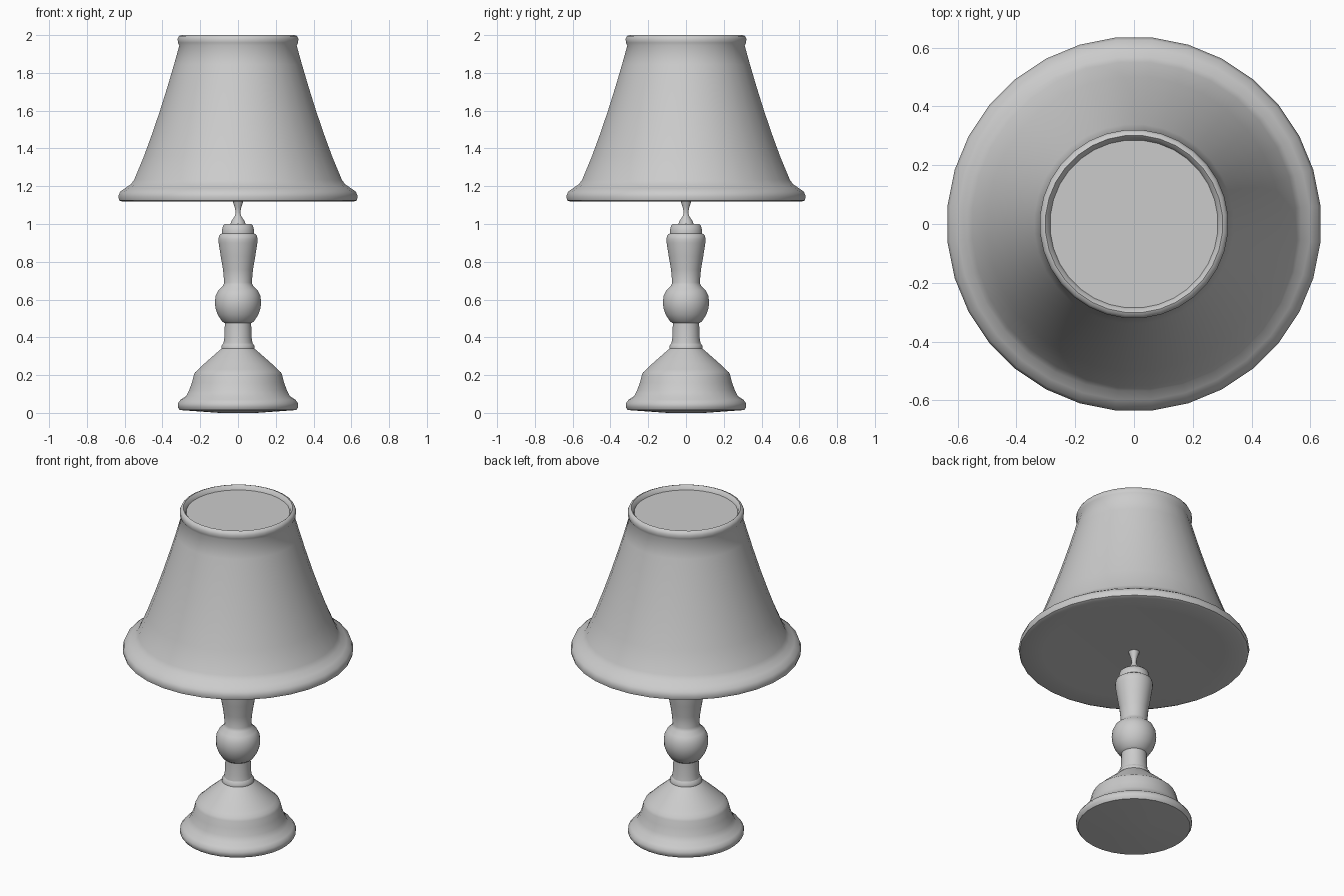
import bpy
import bmesh
import math
from mathutils import Matrix, Vector

SIDES = 32

default_cube = bpy.data.objects.get("Cube")
if default_cube:
    bpy.data.objects.remove(default_cube, do_unlink=True)


def make_material(name, colour):
    material = bpy.data.materials.new(name)
    material.use_nodes = True
    material.diffuse_color = colour
    shader = material.node_tree.nodes["Principled BSDF"]
    shader.inputs["Base Color"].default_value = colour
    return material


def lathe(name, profile, material, sharp_angle=50):
    """Turn a list of (radius, height) points around the z axis."""
    bm = bmesh.new()
    start = Matrix.Rotation(math.pi / SIDES, 3, "Z")
    verts = [bm.verts.new(start @ Vector((r, 0, z))) for r, z in profile]
    edges = [bm.edges.new(pair) for pair in zip(verts, verts[1:])]
    bmesh.ops.spin(bm, geom=verts + edges, cent=(0, 0, 0), axis=(0, 0, 1),
                   angle=math.tau, steps=SIDES, use_merge=True)
    bmesh.ops.remove_doubles(bm, verts=bm.verts, dist=0.0005)
    bmesh.ops.recalc_face_normals(bm, faces=bm.faces)
    mesh = bpy.data.meshes.new(name)
    bm.to_mesh(mesh)
    bm.free()
    mesh.materials.append(material)
    obj = bpy.data.objects.new(name, mesh)
    bpy.context.collection.objects.link(obj)
    bpy.ops.object.select_all(action="DESELECT")
    obj.select_set(True)
    bpy.context.view_layer.objects.active = obj
    bpy.ops.object.shade_smooth_by_angle(angle=math.radians(sharp_angle))
    return obj


grey = make_material("plain grey", (0.6, 0.6, 0.6, 1))

# Stepped foot with a rounded lip and a sloping upper tier
lathe("foot", [
    (0, 0), (.1, 0), (.31, .015), (.32, .03), (.32, .05), (.305, .07),
    (.275, .09), (.26, .12), (.245, .16), (.235, .2), (.228, .215),
    (.21, .23), (.18, .26), (.1, .33), (.088, .34), (.088, .355),
    (.076, .37), (0, .37)], grey)

# Turned stem: narrow waist, ball, flared column and collar
lathe("stem", [
    (0, .36), (.078, .365), (.072, .4), (.07, .475), (.085, .485),
    (.108, .52), (.12, .555), (.123, .585), (.119, .62), (.104, .65),
    (.08, .672), (.073, .69), (.08, .76), (.092, .83), (.103, .9),
    (.104, .92), (.1, .94), (.086, .95), (.086, .965), (.08, .99),
    (.07, 1), (0, 1)], grey)

# Thin fitting that carries the shade
lathe("shade_holder", [
    (0, .99), (.04, 1), (.035, 1.015), (.018, 1.04), (.012, 1.06),
    (.018, 1.09), (.03, 1.125), (0, 1.125)], grey)

# Closed shade with rolled rims and a slightly sunken top
lathe("lampshade", [
    (0, 1.125), (.5, 1.125), (.615, 1.118), (.632, 1.125), (.637, 1.145),
    (.628, 1.17), (.6, 1.19), (.57, 1.21), (.552, 1.235), (.5, 1.36),
    (.456, 1.48), (.415, 1.6), (.374, 1.73), (.34, 1.845), (.312, 1.945),
    (.32, 1.96), (.321, 1.98), (.314, 1.995), (.302, 2), (.292, 1.99),
    (.286, 1.975), (0, 1.975)], grey)
